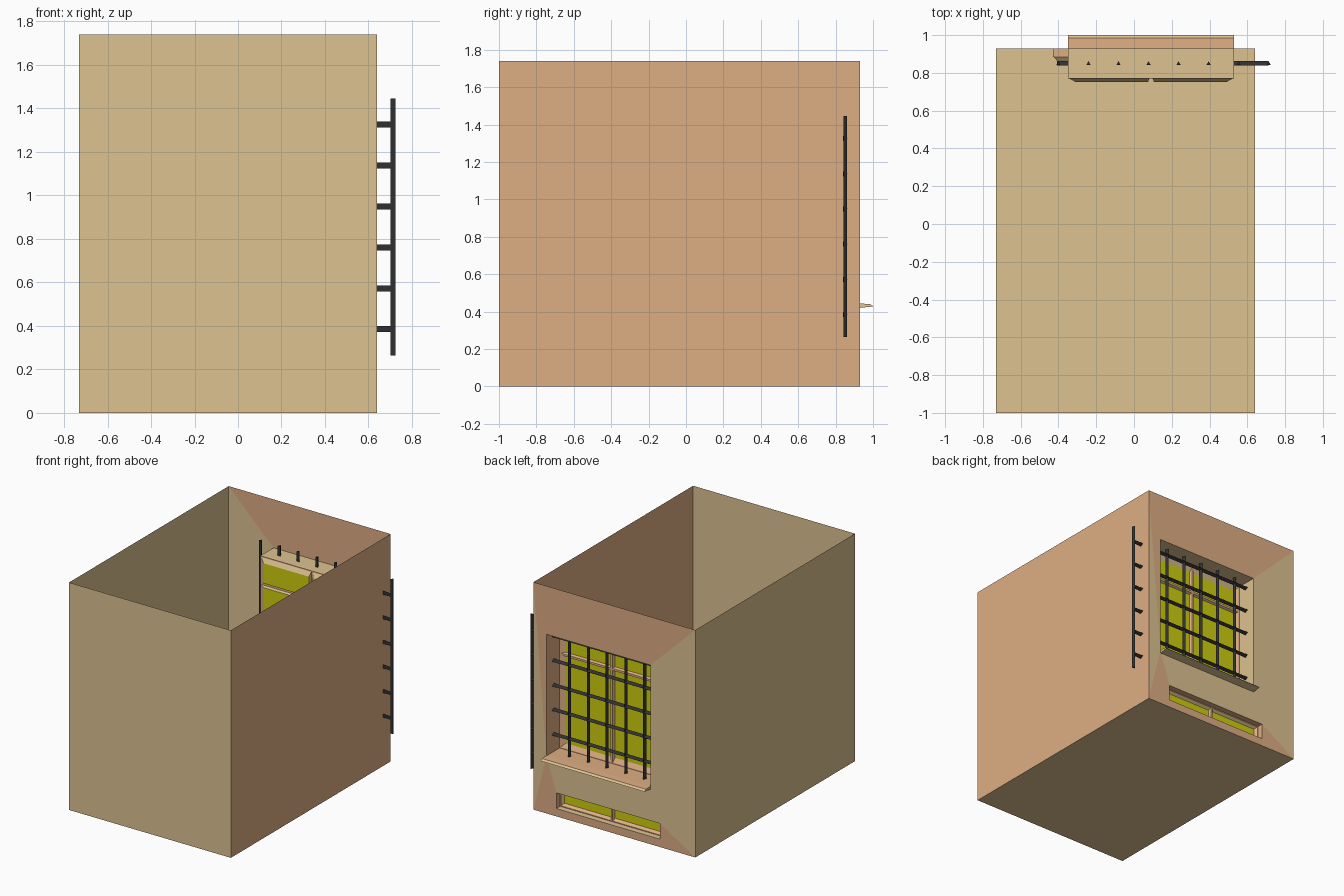
import bpy, bmesh, math
from mathutils import Matrix

if "Cube" in bpy.data.objects:
    bpy.data.objects.remove(bpy.data.objects["Cube"])


def material(name, rgb):
    m = bpy.data.materials.new(name)
    m.diffuse_color = (*rgb, 1)
    m.use_nodes = True
    m.node_tree.nodes["Principled BSDF"].inputs["Base Color"].default_value = m.diffuse_color
    return m


TAN = material("tan_plaster", (0.72, 0.54, 0.28))
CLAY = material("clay_plaster", (0.73, 0.42, 0.23))
GLASS = material("yellow_glass", (0.62, 0.62, 0.005))
IRON = material("dark_iron", (0.03, 0.03, 0.03))
MATS = [TAN, CLAY, GLASS, IRON]


def finish(name, bm):
    bmesh.ops.remove_doubles(bm, verts=bm.verts, dist=1e-5)
    bmesh.ops.recalc_face_normals(bm, faces=bm.faces)
    me = bpy.data.meshes.new(name)
    bm.to_mesh(me)
    bm.free()
    for m in MATS:
        me.materials.append(m)
    ob = bpy.data.objects.new(name, me)
    bpy.context.collection.objects.link(ob)
    return ob


def face(bm, pts, mat):
    f = bm.faces.new([bm.verts.new(p) for p in pts])
    f.material_index = MATS.index(mat)


def rect(x0, x1, z0, z1, y):
    return [(x0, y, z0), (x1, y, z0), (x1, y, z1), (x0, y, z1)]


def ring(bm, a, b, mats):
    # bottom, right, top, left strips between two rectangles
    for i in range(4):
        j = (i + 1) % 4
        face(bm, [a[i], a[j], b[j], b[i]], mats[i])


X0, X1, Y0, Y1, H = -0.73, 0.64, -1.0, 0.93, 1.74
BIG = (-0.35, 0.53, 0.44, 1.37)
LOW = (-0.43, 0.445, 0.06, 0.18)

# Open-topped room: floor and three plain walls
bm = bmesh.new()
face(bm, [(X0, Y0, 0), (X1, Y0, 0), (X1, Y1, 0), (X0, Y1, 0)], TAN)
face(bm, rect(X0, X1, 0, H, Y0), TAN)
face(bm, [(X0, Y0, 0), (X0, Y1, 0), (X0, Y1, H), (X0, Y0, H)], TAN)
face(bm, [(X1, Y0, 0), (X1, Y1, 0), (X1, Y1, H), (X1, Y0, H)], CLAY)

# Back wall, patched around the two window openings
C, D, A, B = rect(X0, X1, 0, H, Y1)
R, S, P, Q = rect(*BIG, Y1)
r, s, p, q = rect(*LOW, Y1)
for pts, mat in [((A, B, Q, P), CLAY), ((A, P, S), CLAY), ((A, S, D), TAN),
                 ((D, S, p), CLAY), ((S, R, q, p), TAN), ((B, R, Q), TAN),
                 ((B, C, R), TAN), ((R, C, q), TAN), ((q, C, r), CLAY),
                 ((r, C, D, s), CLAY), ((D, p, s), CLAY)]:
    face(bm, pts, mat)

# Window reveals
ring(bm, rect(*BIG, Y1), rect(*BIG, 0.77), [CLAY, CLAY, TAN, TAN])
ring(bm, rect(*LOW, Y1), rect(*LOW, 0.885), [TAN, CLAY, CLAY, CLAY])
finish("room_walls", bm)


def window(name, xs, zs, y, glass_y, rim, edge, inner):
    # panes share a flat rim and slope back to recessed glass
    bm = bmesh.new()
    for i in range(len(xs) - 1):
        for k in range(len(zs) - 1):
            x0, x1, z0, z1 = xs[i], xs[i + 1], zs[k], zs[k + 1]
            a = edge if i == 0 else inner
            b = edge if i == len(xs) - 2 else inner
            c = edge if k == 0 else inner
            d = edge if k == len(zs) - 2 else inner
            front = rect(x0 + rim, x1 - rim, z0 + rim, z1 - rim, y)
            back = rect(x0 + a, x1 - b, z0 + c, z1 - d, glass_y)
            ring(bm, rect(x0, x1, z0, z1, y), front, [CLAY] * 4)
            ring(bm, front, back, [CLAY, CLAY, TAN, CLAY])
            face(bm, back, GLASS)
    finish(name, bm)


window("main_window", [-0.35, 0.09, 0.53], [0.44, 1.16, 1.37],
       0.77, 0.752, 0.008, 0.04, 0.016)
window("basement_window", [-0.43, 0.0075, 0.445], [0.06, 0.18],
       0.885, 0.865, 0.006, 0.022, 0.014)

# Outer sill
bm = bmesh.new()
prof = [(0.93, 0.443), (0.985, 0.441), (1.0, 0.428), (0.93, 0.42)]
ends = [[(x, y, z) for y, z in prof] for x in BIG[:2]]
ring(bm, ends[0], ends[1], [CLAY, TAN, TAN, CLAY])
for e in ends:
    face(bm, e, TAN)
finish("window_sill", bm)


# Iron grille of three-sided rods
def rod(bm, centre, length, radius, horizontal):
    rot = Matrix.Rotation(math.pi / 2, 4, 'Y') if horizontal else Matrix()
    new = bmesh.ops.create_cone(bm, cap_ends=True, segments=3, radius1=radius,
                                radius2=radius, depth=length)["verts"]
    # turn the triangle so one corner points outwards (+y)
    top = max(new, key=lambda v: v.co.x ** 2 + v.co.y ** 2).co
    turn = Matrix.Rotation(math.pi / 2 - math.atan2(top.y, top.x), 4, 'Z')
    bmesh.ops.transform(bm, verts=new, matrix=Matrix.Translation(centre) @ rot @ turn)


bm = bmesh.new()
for i in range(8):
    rod(bm, (-0.40 + i * 0.159, 0.848, 0.855), 1.18, 0.0135, False)
for k in range(6):
    rod(bm, (0.152, 0.848, 0.385 + k * 0.188), 1.12, 0.016, True)
for f in bm.faces:
    f.material_index = MATS.index(IRON)
finish("window_grille", bm)
